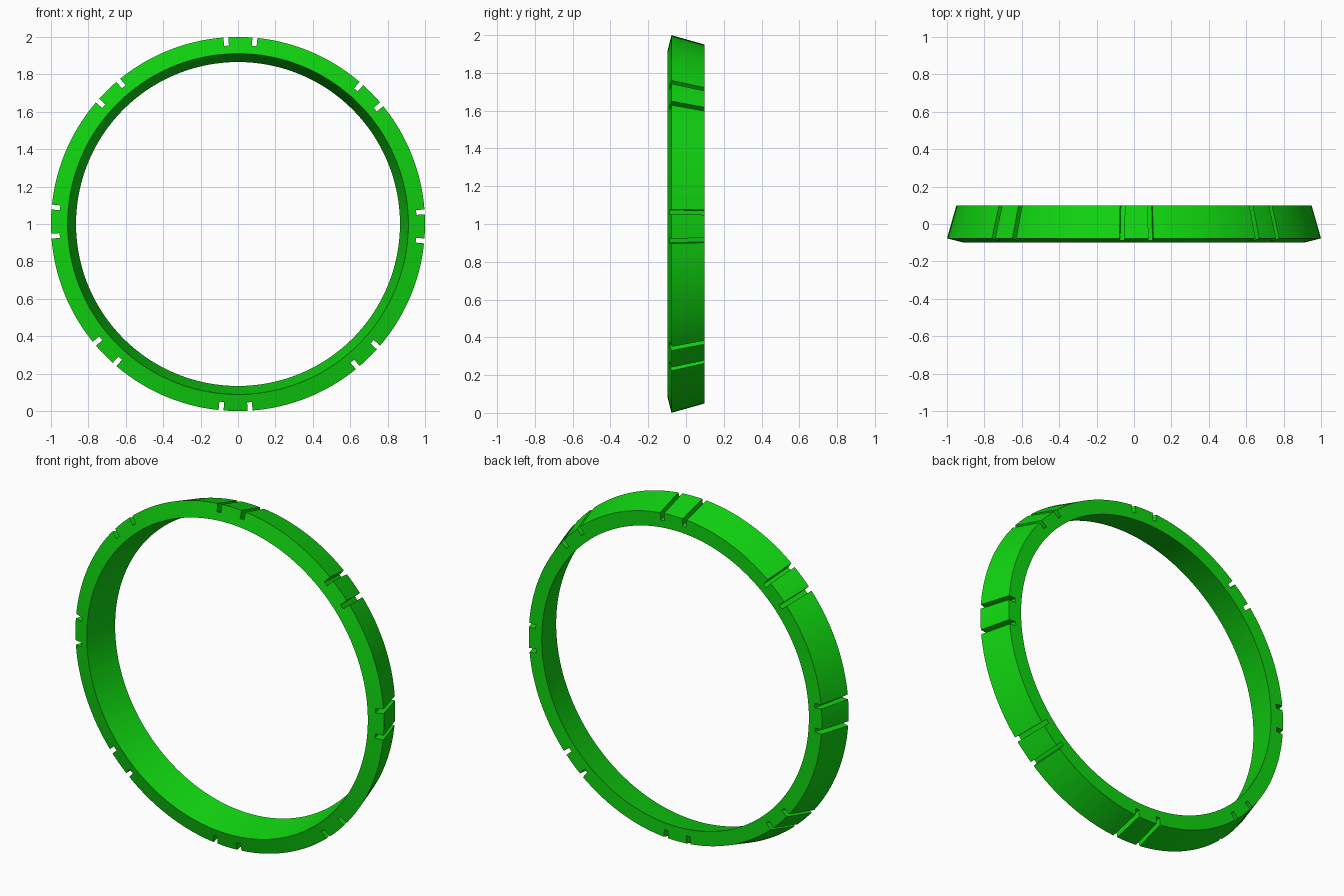
import bpy
import bmesh
import math

cube = bpy.data.objects.get("Cube")
if cube:
    bpy.data.objects.remove(cube, do_unlink=True)

# Colour
green = bpy.data.materials.new("bright green")
green.use_nodes = True
colour = (0.005, 0.66, 0.005, 1.0)
green.diffuse_color = colour
green.node_tree.nodes["Principled BSDF"].inputs["Base Color"].default_value = colour

# Cross-section points as (radius, y); P and Q are the ends of the slot floor
PROFILE = {
    "A": (0.911, -0.099),   # front inner edge
    "P": (0.955, -0.088),
    "B": (1.000, -0.077),   # widest edge
    "C": (0.950, 0.099),    # back outer edge
    "Q": (0.907, 0.099),
    "D": (0.866, 0.099),    # back inner edge
}
FULL, SLOT = "APBCQD", "APQD"

# Eight pairs of slots, turned slightly clockwise
TURN, SPREAD, HALF_SLOT = -0.75, 4.45, 0.76
stations = []               # (angle in degrees, section that starts here)
for k in range(8):
    mid = 45 * k + TURN
    for centre, gap, steps in ((mid - SPREAD, 2 * SPREAD, 4),
                               (mid + SPREAD, 45 - 2 * SPREAD, 16)):
        stations.append((centre - HALF_SLOT, SLOT))
        start, width = centre + HALF_SLOT, gap - 2 * HALF_SLOT
        stations += [(start + width * i / steps, FULL) for i in range(steps)]

# Sweep the section around the ring, lowering it to the floor in each slot
bm = bmesh.new()
rings = []
for angle, _ in stations:
    a = math.radians(angle)
    rings.append({n: bm.verts.new((r * math.cos(a), y, 1 + r * math.sin(a)))
                  for n, (r, y) in PROFILE.items()})

for i, (_, section) in enumerate(stations):
    here, ahead = rings[i], rings[(i + 1) % len(rings)]
    for m, n in zip(section, section[1:] + section[0]):
        bm.faces.new((here[m], here[n], ahead[n], ahead[m]))
    if section == SLOT:     # side walls of the slot
        for ring in (here, ahead):
            bm.faces.new([ring[n] for n in "PBCQ"])

bmesh.ops.recalc_face_normals(bm, faces=bm.faces)
mesh = bpy.data.meshes.new("slotted_ring")
bm.to_mesh(mesh)
bm.free()
mesh.materials.append(green)

ring_obj = bpy.data.objects.new("slotted_ring", mesh)
bpy.context.collection.objects.link(ring_obj)
bpy.ops.object.select_all(action="DESELECT")
ring_obj.select_set(True)
bpy.context.view_layer.objects.active = ring_obj
bpy.ops.object.shade_smooth_by_angle(angle=math.radians(25))
